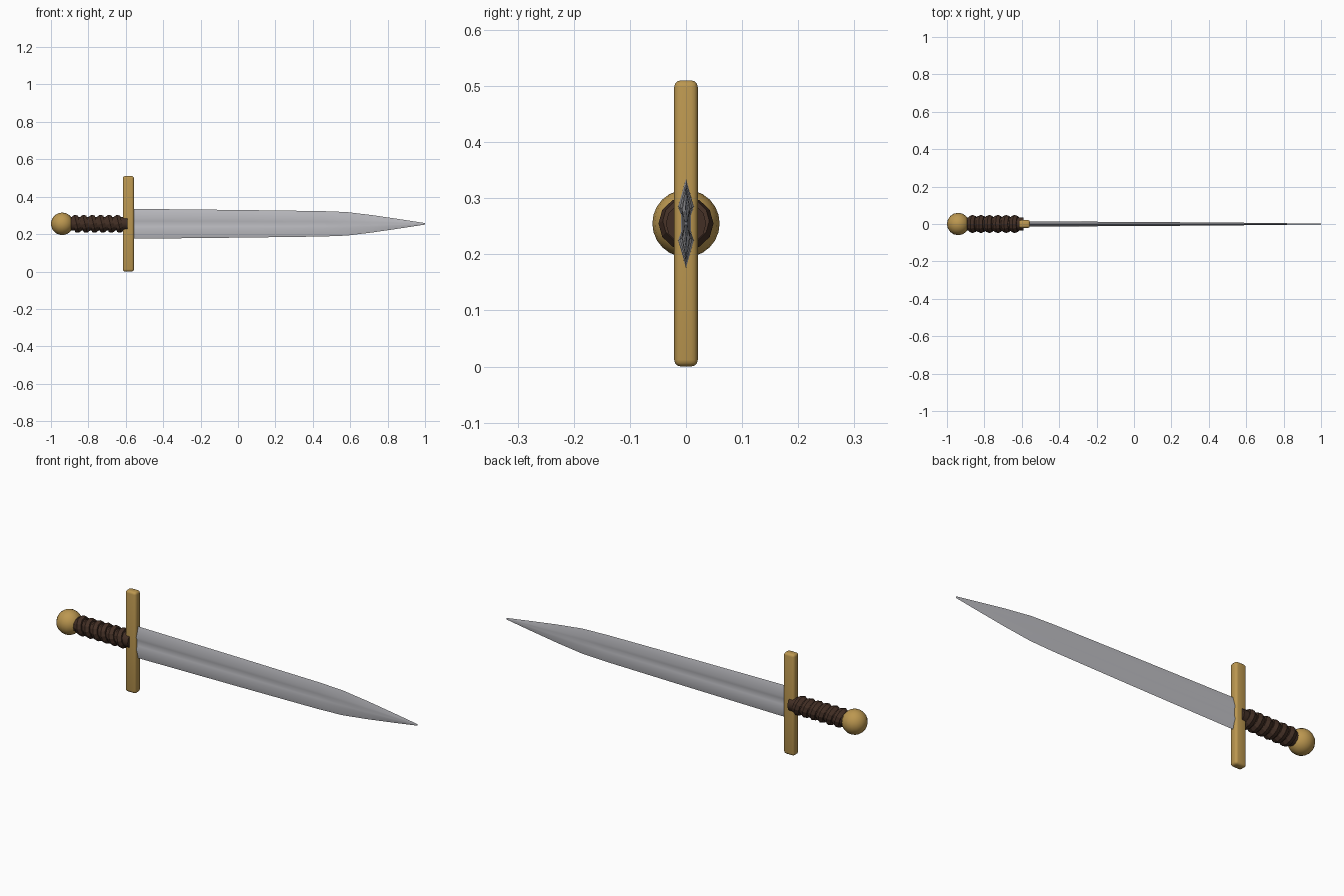
import bpy, bmesh, math
from mathutils import Matrix, Vector

if "Cube" in bpy.data.objects:
    bpy.data.objects.remove(bpy.data.objects["Cube"])

ZC = 0.255


def material(name, rgb):
    m = bpy.data.materials.new(name)
    m.diffuse_color = (*rgb, 1)
    m.use_nodes = True
    m.node_tree.nodes["Principled BSDF"].inputs["Base Color"].default_value = m.diffuse_color
    return m


gold = material("brass", (0.50, 0.31, 0.08))
leather = material("leather", (0.055, 0.028, 0.018))
steel = material("steel", (0.50, 0.50, 0.53))


def make_object(name, bm, mat, angle=None):
    bmesh.ops.recalc_face_normals(bm, faces=bm.faces)
    mesh = bpy.data.meshes.new(name)
    bm.to_mesh(mesh)
    bm.free()
    ob = bpy.data.objects.new(name, mesh)
    bpy.context.collection.objects.link(ob)
    mesh.materials.append(mat)
    if angle:
        bpy.ops.object.select_all(action='DESELECT')
        ob.select_set(True)
        bpy.context.view_layer.objects.active = ob
        bpy.ops.object.shade_smooth_by_angle(angle=math.radians(angle))
    return ob


def loft(bm, rings):
    loops = [[bm.verts.new(p) for p in ring] for ring in rings]
    n = len(loops[0])
    for a, b in zip(loops, loops[1:]):
        for i in range(n):
            j = (i + 1) % n
            bm.faces.new((a[i], a[j], b[j], b[i]))
    bm.faces.new(loops[0])
    bm.faces.new(loops[-1])


# Blade: station x, half width, half thickness, groove depth
stations = [(-0.57, 0.080, 0.0140, 0.005), (0.0, 0.074, 0.0110, 0.004),
            (0.45, 0.068, 0.0080, 0.002), (0.58, 0.063, 0.0068, 0.001),
            (0.72, 0.046, 0.0050, 0.0), (0.87, 0.024, 0.0035, 0.0),
            (1.0, 0.004, 0.0015, 0.0)]


def blade_ring(x, w, t, d):
    front = [(0, w), (-t, 0.38 * w), (-t + d, 0.18 * w),
             (-t + d, -0.18 * w), (-t, -0.38 * w)]
    section = front + [(-y, -z) for y, z in front]
    return [(x, y, ZC + z) for y, z in section]


bm = bmesh.new()
loft(bm, [blade_ring(*s) for s in stations])
make_object("blade", bm, steel, 50)

# Crossguard with softened edges
bm = bmesh.new()
bmesh.ops.create_cube(bm, size=1, matrix=Matrix.Translation((-0.586, 0, ZC))
                      @ Matrix.Diagonal((0.06, 0.042, 0.51, 1)))
bmesh.ops.bevel(bm, geom=bm.edges[:], offset=0.012, segments=3,
                profile=0.5, affect='EDGES')
make_object("crossguard", bm, gold, 40)

# Grip core and slanted leather wraps
to_x = Matrix.Rotation(math.pi / 2, 4, 'Y')
bm = bmesh.new()
bmesh.ops.create_cone(bm, cap_ends=True, segments=12, radius1=0.036,
                      radius2=0.036, depth=0.32,
                      matrix=Matrix.Translation((-0.75, 0, ZC)) @ to_x)
make_object("grip", bm, leather, 40)


def wrap(bm, x, major=0.034, minor=0.015, sides=12, tube=6):
    tilt = Matrix.Translation((x, 0, ZC)) @ Matrix.Rotation(math.radians(-14), 4, 'Y')
    grid = []
    for i in range(sides):
        a = math.tau * i / sides
        row = []
        for k in range(tube):
            b = math.tau * k / tube
            r = major + minor * math.cos(b)
            row.append(bm.verts.new(tilt @ Vector(
                (1.4 * minor * math.sin(b), r * math.cos(a), r * math.sin(a)))))
        grid.append(row)
    for i in range(sides):
        for k in range(tube):
            i2, k2 = (i + 1) % sides, (k + 1) % tube
            bm.faces.new((grid[i][k], grid[i2][k], grid[i2][k2], grid[i][k2]))


bm = bmesh.new()
for i in range(6):
    wrap(bm, -0.863 + i * 0.045)
make_object("grip_wraps", bm, leather)

# Pommel
bm = bmesh.new()
bmesh.ops.create_uvsphere(bm, u_segments=16, v_segments=12, radius=0.06,
                          matrix=Matrix.Translation((-0.94, 0, ZC)))
make_object("pommel", bm, gold, 60)
